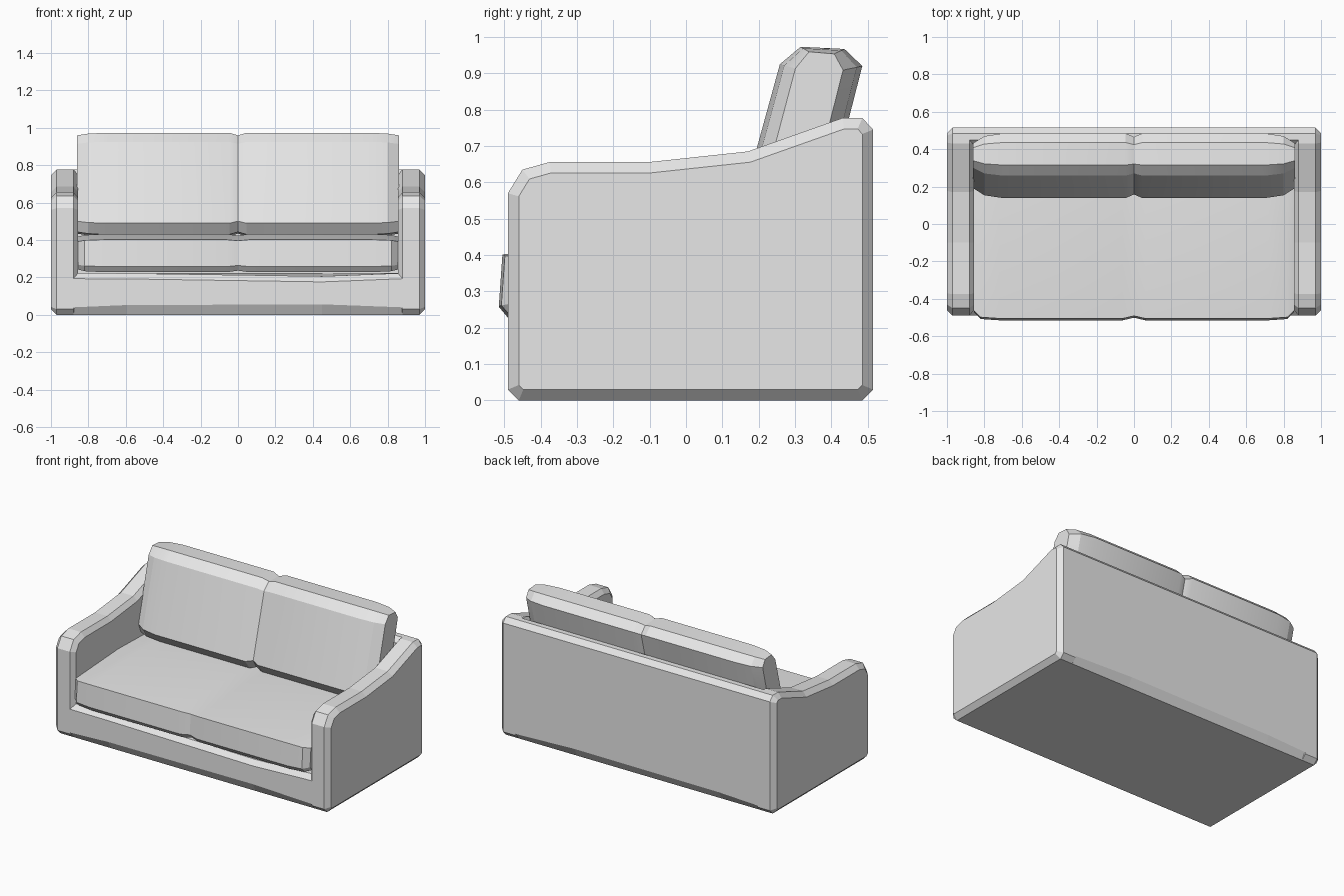
import bpy, bmesh, math
from mathutils import Vector

cube = bpy.data.objects.get("Cube")
if cube:
    bpy.data.objects.remove(cube, do_unlink=True)

fabric = bpy.data.materials.new("light grey fabric")
fabric.use_nodes = True
GREY = (0.8, 0.8, 0.8, 1)
fabric.diffuse_color = GREY
fabric.node_tree.nodes["Principled BSDF"].inputs["Base Color"].default_value = GREY


def inset(profile, d):
    """Move a counter-clockwise outline inwards by d with mitred corners."""
    pts = [Vector(p) for p in profile]
    out = []
    for i, p in enumerate(pts):
        a = (p - pts[i - 1]).normalized()
        b = (pts[(i + 1) % len(pts)] - p).normalized()
        na, nb = Vector((-a.y, a.x)), Vector((-b.y, b.x))
        out.append(p + (na + nb) * d / (1 + na.dot(nb)))
    return out


def loft(name, sections, smooth=False):
    """Join (x, outline in y and z) sections into a closed solid."""
    bm = bmesh.new()
    rings = [[bm.verts.new((x, p[0], p[1])) for p in outline]
             for x, outline in sections]
    n = len(rings[0])
    for r, s in zip(rings, rings[1:]):
        for i in range(n):
            j = (i + 1) % n
            bm.faces.new((r[i], r[j], s[j], s[i]))
    bm.faces.new(rings[0])
    bm.faces.new(rings[-1])
    bmesh.ops.recalc_face_normals(bm, faces=bm.faces)
    mesh = bpy.data.meshes.new(name)
    bm.to_mesh(mesh)
    bm.free()
    mesh.materials.append(fabric)
    obj = bpy.data.objects.new(name, mesh)
    bpy.context.collection.objects.link(obj)
    if smooth:
        bpy.ops.object.select_all(action='DESELECT')
        obj.select_set(True)
        bpy.context.view_layer.objects.active = obj
        bpy.ops.object.shade_smooth_by_angle(angle=math.radians(20))
    return obj


def cushion(name, outline, stations, tilt=0):
    """Two-lobed cushion: stations hold x and the outline's depth and height scale."""
    cy = (min(p[0] for p in outline) + max(p[0] for p in outline)) / 2
    cz = (min(p[1] for p in outline) + max(p[1] for p in outline)) / 2
    sections = []
    for x, fy, fz in [(-x, a, b) for x, a, b in stations[:0:-1]] + stations:
        ring = []
        for y, z in outline:
            z2 = cz + (z - cz) * fz
            ring.append((cy + (y - cy) * fy + tilt * z2, z2))
        sections.append((x, ring))
    loft(name, sections, True)


# Arms with a sloping top and chamfered rims
arm = [(-0.46, 0), (0.485, 0), (0.515, 0.03), (0.515, 0.745), (0.485, 0.777),
       (0.43, 0.777), (0.17, 0.685), (-0.1, 0.656), (-0.375, 0.656),
       (-0.45, 0.635), (-0.49, 0.57), (-0.49, 0.03)]
for side, label in ((1, "left_arm"), (-1, "right_arm")):
    rim = inset(arm, 0.03)
    loft(label, [(side, rim), (side * 0.97, arm),
                 (side * 0.88, arm), (side * 0.855, rim)])


# Base and back in one L-shaped section, bottom chamfer growing to the middle
def frame(low, lip):
    return [(-0.46, 0), (0.485, 0), (0.515, low), (0.515, 0.745),
            (0.485, 0.777), (0.45, 0.777), (0.42, 0.745), (0.42, 0.22),
            (-0.46, lip + 0.03), (-0.49, lip), (-0.49, low)]


loft("base_and_back", [(-0.88, frame(0.04, 0.193)), (-0.6, frame(0.052, 0.192)),
                       (0.45, frame(0.056, 0.176)), (0.88, frame(0.04, 0.193))])

# Seat cushion
cushion("seat_cushion",
        [(-0.49, 0.228), (0.42, 0.228), (0.42, 0.42), (-0.02, 0.432),
         (-0.505, 0.402), (-0.515, 0.258)],
        [(0, 0.97, 0.92), (0.06, 1, 1), (0.72, 1, 1),
         (0.82, 0.985, 0.95), (0.855, 0.91, 0.86)])

# Back cushion, leaning backwards
cushion("back_cushion",
        [(0.075, 0.43), (0.225, 0.42), (0.252, 0.47), (0.255, 0.92),
         (0.194, 0.967), (0.072, 0.973), (0.027, 0.925), (0.016, 0.49)],
        [(0, 0.86, 0.95), (0.045, 1, 1), (0.7, 1, 1),
         (0.8, 0.88, 0.985), (0.86, 0.58, 0.95)], 0.25)
